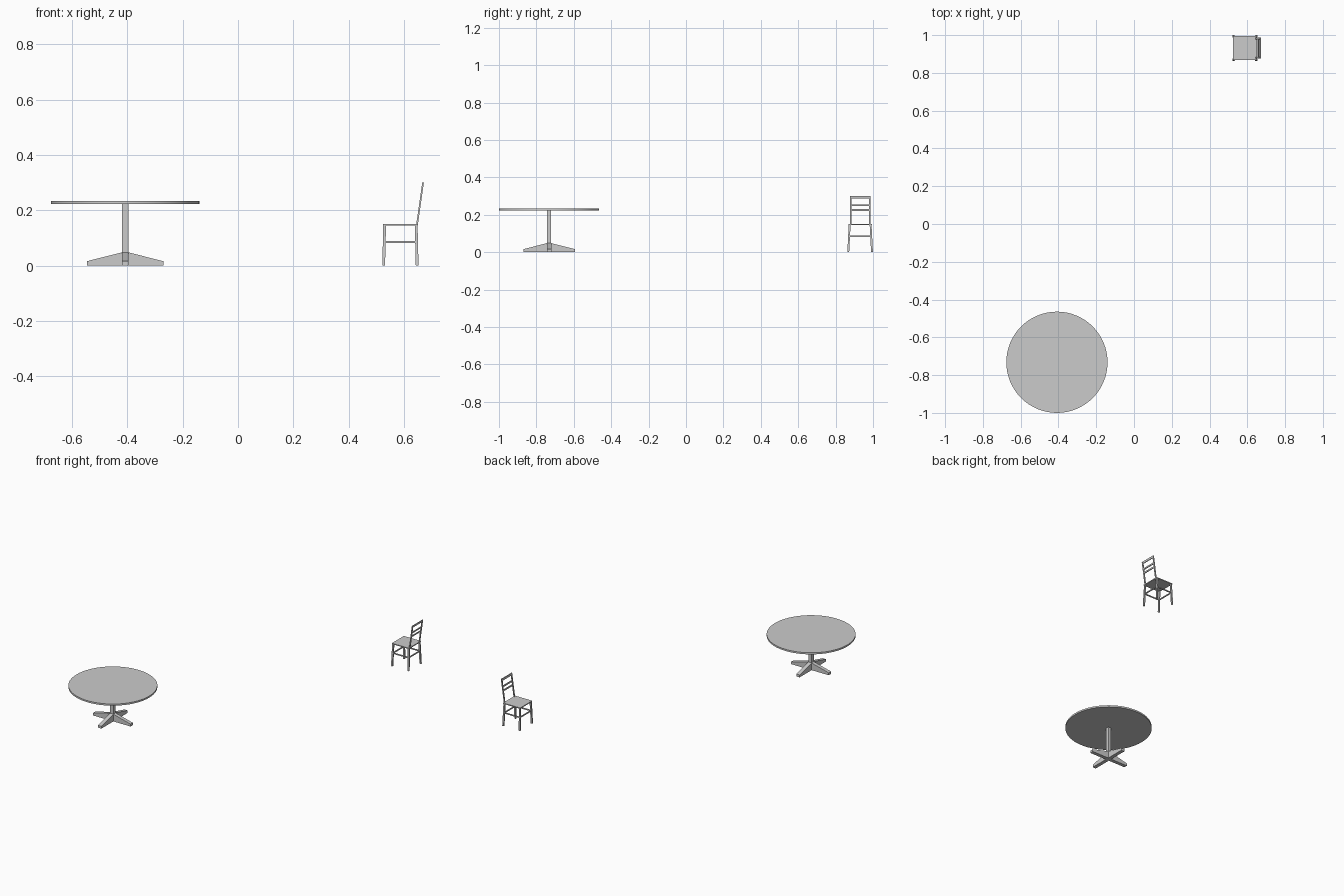
import bpy, bmesh, math
from mathutils import Vector

if "Cube" in bpy.data.objects:
    bpy.data.objects.remove(bpy.data.objects["Cube"])


def make(name, bm):
    bmesh.ops.recalc_face_normals(bm, faces=bm.faces)
    me = bpy.data.meshes.new(name)
    bm.to_mesh(me)
    bm.free()
    ob = bpy.data.objects.new(name, me)
    bpy.context.collection.objects.link(ob)
    return ob


def beam(name, a, b, sa, sb=None):
    """Square bar from a to b along z, with horizontal end sections sa and sb (x, y)."""
    sb = sb or sa
    bm = bmesh.new()
    rings = []
    for p, s in ((a, sa), (b, sb)):
        rings.append([bm.verts.new((p[0] + i * s[0] / 2, p[1] + j * s[1] / 2, p[2]))
                      for i, j in ((-1, -1), (1, -1), (1, 1), (-1, 1))])
    bm.faces.new(rings[0])
    bm.faces.new(rings[1])
    for k in range(4):
        n = (k + 1) % 4
        bm.faces.new((rings[0][k], rings[0][n], rings[1][n], rings[1][k]))
    return make(name, bm)


def box(name, c, s):
    return beam(name, (c[0], c[1], c[2] - s[2] / 2), (c[0], c[1], c[2] + s[2] / 2), s[:2])


# ---- Table ----
TX, TY = -0.408, -0.732
bpy.ops.mesh.primitive_cylinder_add(vertices=64, radius=0.268, depth=0.011,
                                    location=(TX, TY, 0.2275))
top = bpy.context.object
top.name = "table_top"
bpy.ops.object.shade_smooth_by_angle()

box("table_column", (TX, TY, 0.1125), (0.023, 0.023, 0.221))

# Crossed feet, sloping from the column to the tips
profile = [(-0.138, 0.002), (0.138, 0.002), (0.138, 0.018), (0.012, 0.05),
           (-0.012, 0.05), (-0.138, 0.018)]
for n, angle in (("table_foot_x", 0), ("table_foot_y", math.pi / 2)):
    bm = bmesh.new()
    face = bm.faces.new([bm.verts.new((u, -0.012, z)) for u, z in profile])
    ext = bmesh.ops.extrude_face_region(bm, geom=[face])["geom"]
    bmesh.ops.translate(bm, vec=(0, 0.024, 0),
                        verts=[v for v in ext if isinstance(v, bmesh.types.BMVert)])
    foot = make(n, bm)
    foot.location = (TX, TY, -0.002)
    foot.rotation_euler.z = angle

# ---- Chair ----
CX, CY = 0.587, 0.931
box("seat", (CX, CY, 0.148), (0.126, 0.126, 0.006))

# Slightly splayed legs
for i, xn in ((-1, "front"), (1, "back")):
    for j, yn in ((-1, "right"), (1, "left")):
        beam(f"{xn}_leg_{yn}", (CX + i * 0.0605, CY + j * 0.0635, 0),
             (CX + i * 0.057, CY + j * 0.056, 0.146), (0.010, 0.010))
for s, n in ((-1, "a"), (1, "b")):
    box(f"side_stretcher_{n}", (CX, CY + s * 0.059, 0.085), (0.116, 0.006, 0.007))
    box(f"cross_stretcher_{n}", (CX + s * 0.058, CY, 0.085), (0.006, 0.118, 0.007))

# Leaning backrest: posts and slats follow the same line
low, high = Vector((0.647, CY, 0.148)), Vector((0.669, CY, 0.301))


def lean(z):
    return low.lerp(high, (z - low.z) / (high.z - low.z))


for s, n in ((-1, "right"), (1, "left")):
    off = Vector((0, s * 0.051, 0))
    beam(f"back_post_{n}", low + off, high + off, (0.006, 0.009))
for n, z0, z1 in (("top_rail", 0.288, 0.301), ("upper_slat", 0.247, 0.256),
                  ("lower_slat", 0.221, 0.230)):
    beam(n, lean(z0), lean(z1), (0.005, 0.104))
